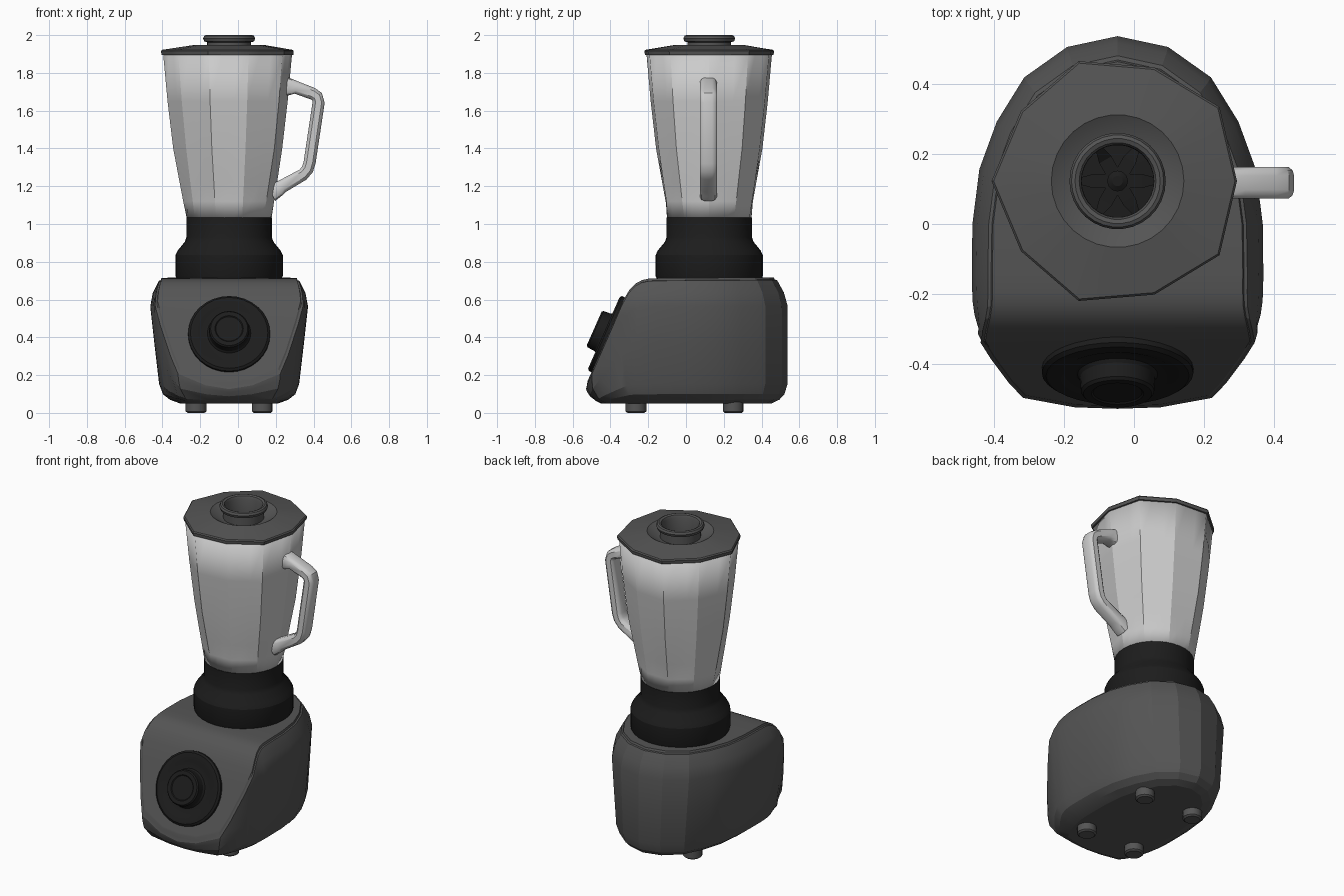
import bpy, math
from mathutils import Vector

if "Cube" in bpy.data.objects:
    bpy.data.objects.remove(bpy.data.objects["Cube"])

CX, JY = -0.047, 0.123      # centre line of the machine, jar axis in y


def material(name, v):
    m = bpy.data.materials.new(name)
    m.diffuse_color = (v, v, v, 1)
    m.use_nodes = True
    m.node_tree.nodes["Principled BSDF"].inputs["Base Color"].default_value = m.diffuse_color
    return m


DARK = material("dark_grey", 0.09)
BLACK = material("black", 0.012)
LIGHT = material("jar_grey", 0.6)


def make(name, verts, faces, mat=None, angle=25):
    me = bpy.data.meshes.new(name)
    me.from_pydata([tuple(v) for v in verts], [], faces)
    me.validate()
    import bmesh
    bm = bmesh.new()
    bm.from_mesh(me)
    bmesh.ops.recalc_face_normals(bm, faces=bm.faces)
    bm.to_mesh(me)
    bm.free()
    me.shade_smooth()
    me.set_sharp_from_angle(angle=math.radians(angle))
    ob = bpy.data.objects.new(name, me)
    bpy.context.collection.objects.link(ob)
    if mat:
        me.materials.append(mat)
    return ob


def bridge(rings):
    n = len(rings[0])
    verts = [v for r in rings for v in r]
    faces = [(k * n + i, k * n + (i + 1) % n, (k + 1) * n + (i + 1) % n, (k + 1) * n + i)
             for k in range(len(rings) - 1) for i in range(n)]
    return verts, faces


def loft(name, rings, mat=None, caps=(True, True), closed=False, angle=25):
    n = len(rings[0])
    verts, faces = bridge(rings + [rings[0]] if closed else rings)
    if closed:
        total = n * len(rings)
        verts = verts[:total]
        faces = [tuple(i % total for i in f) for f in faces]
    elif caps[0]:
        faces.append(tuple(range(n))[::-1])
    if not closed and caps[1]:
        faces.append(tuple(range(n * (len(rings) - 1), n * len(rings))))
    return make(name, verts, faces, mat, angle)


def penta(corner, mid, z, n=30):
    """Ring of a soft pentagon with one corner pointing to -x; corner == mid gives a circle."""
    out, c = [], math.radians(36)
    for i in range(n):
        t = 2 * math.pi * i / n
        a = abs((t + c) % (2 * c) - c)
        b = (1 / corner - math.cos(c) / mid) / math.sin(c)
        r = mid if corner == mid else 1 / (math.cos(a) / mid + b * math.sin(a))
        out.append((CX + r * math.cos(t), JY + r * math.sin(t), z))
    return out


def lathe(name, profile, mat, n=32, at=(0, 0, 0), **kw):
    rings = [[(r * math.cos(2 * math.pi * i / n), r * math.sin(2 * math.pi * i / n), z)
              for i in range(n)] for r, z in profile]
    ob = loft(name, rings, mat, **kw)
    ob.location = at
    return ob


def lerp(table, x):
    if x <= table[0][0]:
        return table[0][1]
    for (a, u), (b, v) in zip(table, table[1:]):
        if x <= b:
            return u + (v - u) * (x - a) / (b - a)
    return table[-1][1]


# Motor base: plan outline, side profile and taper with height
outline = [(0, .538), (.145, .507), (.268, .42), (.347, .293), (.397, .157), (.417, 0),
           (.419, -.15), (.417, -.22), (.412, -.26), (.405, -.29), (.40, -.315), (.393, -.34),
           (.375, -.385), (.335, -.456), (.30, -.498), (.14, -.525), (0, -.535)]
top = [(-.535, .135), (-.335, .59), (-.31, .635), (-.285, .668), (-.255, .692),
       (-.22, .706), (-.18, .711), (.54, .716)]
sx = [(.05, .62), (.07, .75), (.10, .84), (.16, .89), (.575, 1), (.66, .95), (.716, .86)]
sy = [(.05, .84), (.07, .92), (.10, .97), (.14, 1), (.575, 1), (.66, .95), (.716, .88)]
loop = outline + [(-x, y) for x, y in outline[-2:0:-1]]


def rim_height(y):
    z = lerp(top, y)
    for _ in range(25):
        z = lerp(top, y * lerp(sy, z))
    return z - .012


heights = [rim_height(y) for _, y in loop]
rings = []
for f in (0, .03, .075, .16, .5, .79, .9, 1):
    ring = []
    for (x, y), h in zip(loop, heights):
        z = .05 + (h - .05) * f
        ring.append((CX + x * lerp(sx, z), y * lerp(sy, z), z))
    rings.append(ring)
# Raised panel that runs up the sloping front and over the top
rim = rings[-1]
for k, lift in ((.975, -.010), (.965, .002), (.945, .002)):
    ring = []
    for x, y, z in rim:
        y2 = y * (k if y > 0 else 1 - (1 - k) * .4)
        ring.append((CX + (x - CX) * k, y2, lerp(top, y2) + lift))
    rings.append(ring)
verts, faces = bridge(rings)
n, last = len(loop), len(loop) * (len(rings) - 1)
faces.append(tuple(range(n))[::-1])
half = n // 2
for i in range(half):
    q = (last + i, last + i + 1, last + (n - i - 1) % n, last + (n - i) % n)
    faces.append(tuple(dict.fromkeys(q)))
make("motor_base", verts, faces, DARK, 18)

# Feet
for x in (-.222, .128):
    for y in (-.265, .25):
        lathe("foot", [(.045, 0), (.055, .008), (.055, .065)], DARK, 16, (x, y, 0))

# Speed dial and knob on the sloping front
dial = lathe("speed_dial", [(.217, -.01), (.217, .015), (.205, .024), (.165, .024), (.155, .02),
                            (.115, .02), (.108, .03), (.105, .072), (.098, .08), (.075, .08),
                            (.07, .076)], BLACK, 32, (CX, -.413, .414))
dial.rotation_euler.x = math.acos(.404)

# Black collar under the jar
lathe("jar_collar", [(.275, .705), (.284, .725), (.284, .835), (.272, .86), (.235, .905),
                     (.226, .93), (.226, 1.035), (.20, 1.037)], BLACK, 32, (CX, JY, 0))

# Cutting blades
for i in range(6):
    a = math.tau * i / 6
    d, s = Vector((math.cos(a), math.sin(a), 0)), Vector((-math.sin(a), math.cos(a), 0))
    c = Vector((CX, JY, 1.06))
    up = Vector((0, 0, 1))
    sec = lambda r, w, z: [c + d * r + s * (w * p) + up * (z + q * .004)
                           for p, q in ((-1, -1), (1, -1), (1, 1), (-1, 1))]
    loft("blade", [sec(.0, .02, 0), sec(.07, .02, 0), sec(.13, .004, .03 * (-1) ** i + .01)], BLACK)
lathe("blade_hub", [(.03, 1.03), (.03, 1.07), (.015, 1.08)], BLACK, 12, (CX, JY, 0))

# Jar: round at the foot, soft pentagon at the rim
jar = loft("jar", [penta(c, m, z) for c, m, z in (
    (.225, .225, 1.033), (.243, .238, 1.12), (.262, .254, 1.22), (.296, .281, 1.4),
    (.326, .31, 1.65), (.349, .333, 1.898))], LIGHT, caps=(False, False), angle=12)
wall = jar.modifiers.new("wall", "SOLIDIFY")
wall.thickness, wall.offset = .012, -1

# Jar handle: soft rectangular section swept along a bent path
path = [(.235, 1.728), (.27, 1.727), (.31, 1.722), (.395, 1.69), (.418, 1.675), (.427, 1.645),
        (.379, 1.325), (.368, 1.29), (.345, 1.262), (.235, 1.2), (.205, 1.18), (.175, 1.165)]
size = [1.7, 1.45, 1.05] + [1] * 6 + [1.1, 1.3, 1.5]
rings = []
for i, (x, z) in enumerate(path):
    a, b = path[max(i - 1, 0)], path[min(i + 1, len(path) - 1)]
    t = Vector((b[0] - a[0], 0, b[1] - a[1])).normalized()
    nrm = Vector((-t.z, 0, t.x))
    ring = []
    for u, v in ((1, .45), (.85, .8), (.5, 1), (-.5, 1), (-.85, .8), (-1, .45),
                 (-1, -.45), (-.85, -.8), (-.5, -1), (.5, -1), (.85, -.8), (1, -.45)):
        ring.append(Vector((x, .118 + v * .045, z)) + nrm * (u * .032 * size[i]))
    rings.append(ring)
loft("jar_handle", rings, LIGHT, angle=35)

# Lid: pentagon rim, recess and open filler neck in one closed skin
loft("lid", [penta(c, m, z) for c, m, z in (
    (.345, .328, 1.885), (.345, .328, 1.893), (.358, .34, 1.896), (.361, .342, 1.915),
    (.355, .336, 1.922), (.19, .19, 1.947), (.135, .135, 1.915), (.116, .116, 1.912),
    (.116, .116, 1.962), (.132, .132, 1.967), (.138, .138, 1.983), (.132, .132, 1.996),
    (.122, .122, 2.0), (.11, .11, 1.995), (.104, .104, 1.98), (.103, .103, 1.885))],
     DARK, closed=True, angle=30)
